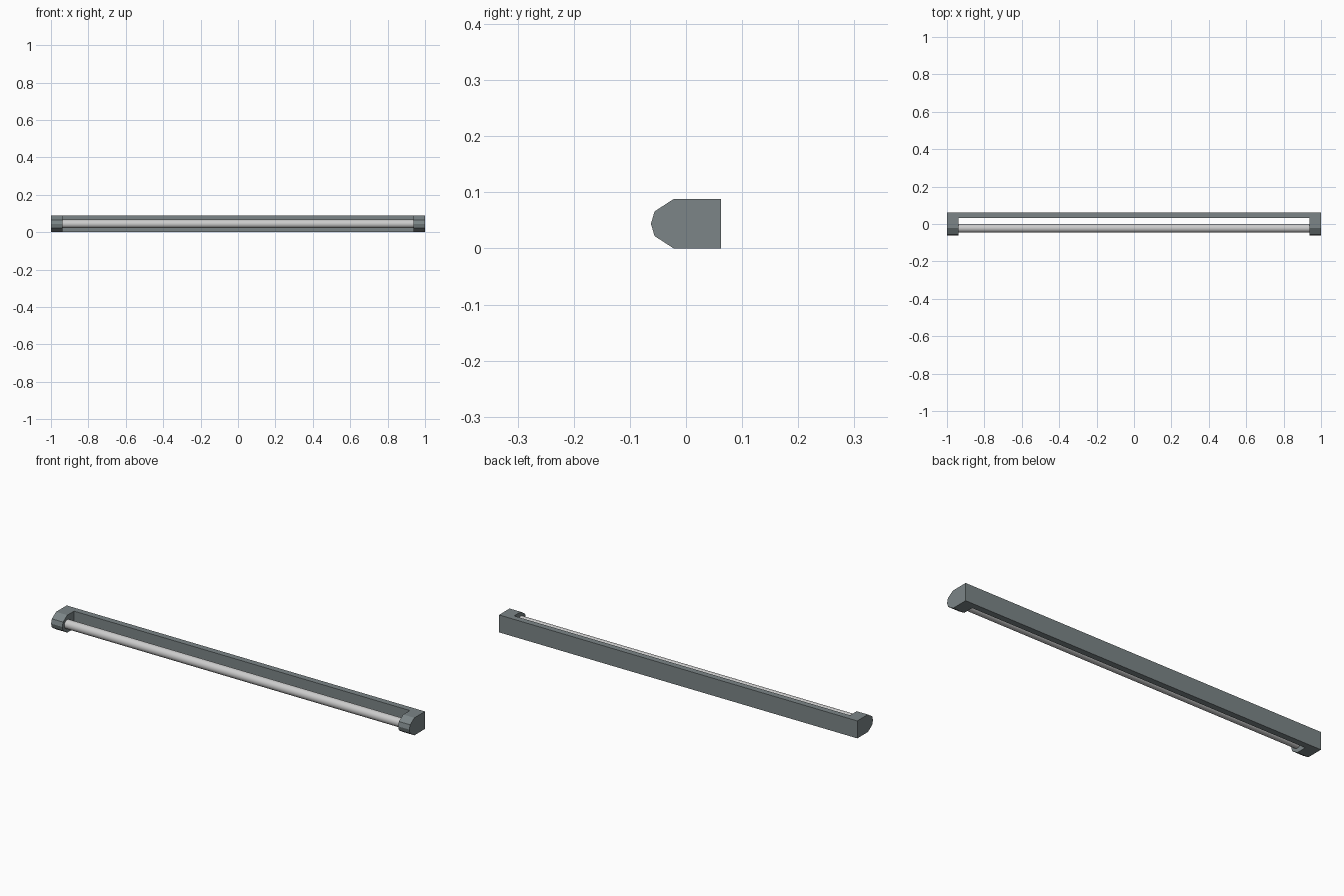
import bpy, bmesh, math

if "Cube" in bpy.data.objects:
    bpy.data.objects.remove(bpy.data.objects["Cube"])

HALF_LEN = 1.0
CAP_INNER = 0.9375
MID_Z = 0.044


def mesh_object(name, bm):
    bmesh.ops.recalc_face_normals(bm, faces=bm.faces[:])
    me = bpy.data.meshes.new(name)
    bm.to_mesh(me)
    bm.free()
    ob = bpy.data.objects.new(name, me)
    bpy.context.collection.objects.link(ob)
    return ob


def extrude_x(name, profile, half):
    """Prism along x from a (y, z) profile."""
    bm = bmesh.new()
    face = bm.faces.new([bm.verts.new((-half, y, z)) for y, z in profile])
    ext = bmesh.ops.extrude_face_region(bm, geom=[face])
    moved = [g for g in ext["geom"] if isinstance(g, bmesh.types.BMVert)]
    bmesh.ops.translate(bm, verts=moved, vec=(2 * half, 0, 0))
    return mesh_object(name, bm)


# Housing: faceted nose profile, opened between the end caps
housing = extrude_x("light_housing", [
    (0.0625, 0), (0.0625, 0.088), (-0.022, 0.088), (-0.056, 0.066),
    (-0.0625, MID_Z), (-0.056, 0.022), (-0.022, 0)], HALF_LEN)
cutter = extrude_x("opening_cutter", [
    (-0.2, -0.1), (0.0315, -0.1), (0.0315, 0.2), (-0.2, 0.2)], CAP_INNER)
cutter.hide_render = True
cut = housing.modifiers.new("opening", 'BOOLEAN')
cut.operation = 'DIFFERENCE'
cut.solver = 'EXACT'
cut.object = cutter
bpy.context.view_layer.objects.active = housing
housing.select_set(True)
bpy.ops.object.modifier_apply(modifier=cut.name)
bpy.data.objects.remove(cutter)

mat = bpy.data.materials.new("dark_slate")
mat.diffuse_color = (0.2, 0.235, 0.242, 1)
mat.use_nodes = True
mat.node_tree.nodes["Principled BSDF"].inputs["Base Color"].default_value = mat.diffuse_color
housing.data.materials.append(mat)

# Tube: smooth cylinder held between the caps
bpy.ops.object.select_all(action='DESELECT')
bpy.ops.mesh.primitive_cylinder_add(
    vertices=24, radius=0.0225, depth=2 * CAP_INNER + 0.01,
    location=(0, -0.023, MID_Z), rotation=(0, math.pi / 2, 0))
tube = bpy.context.object
tube.name = "light_tube"
bpy.ops.object.shade_smooth_by_angle(angle=math.radians(40))
